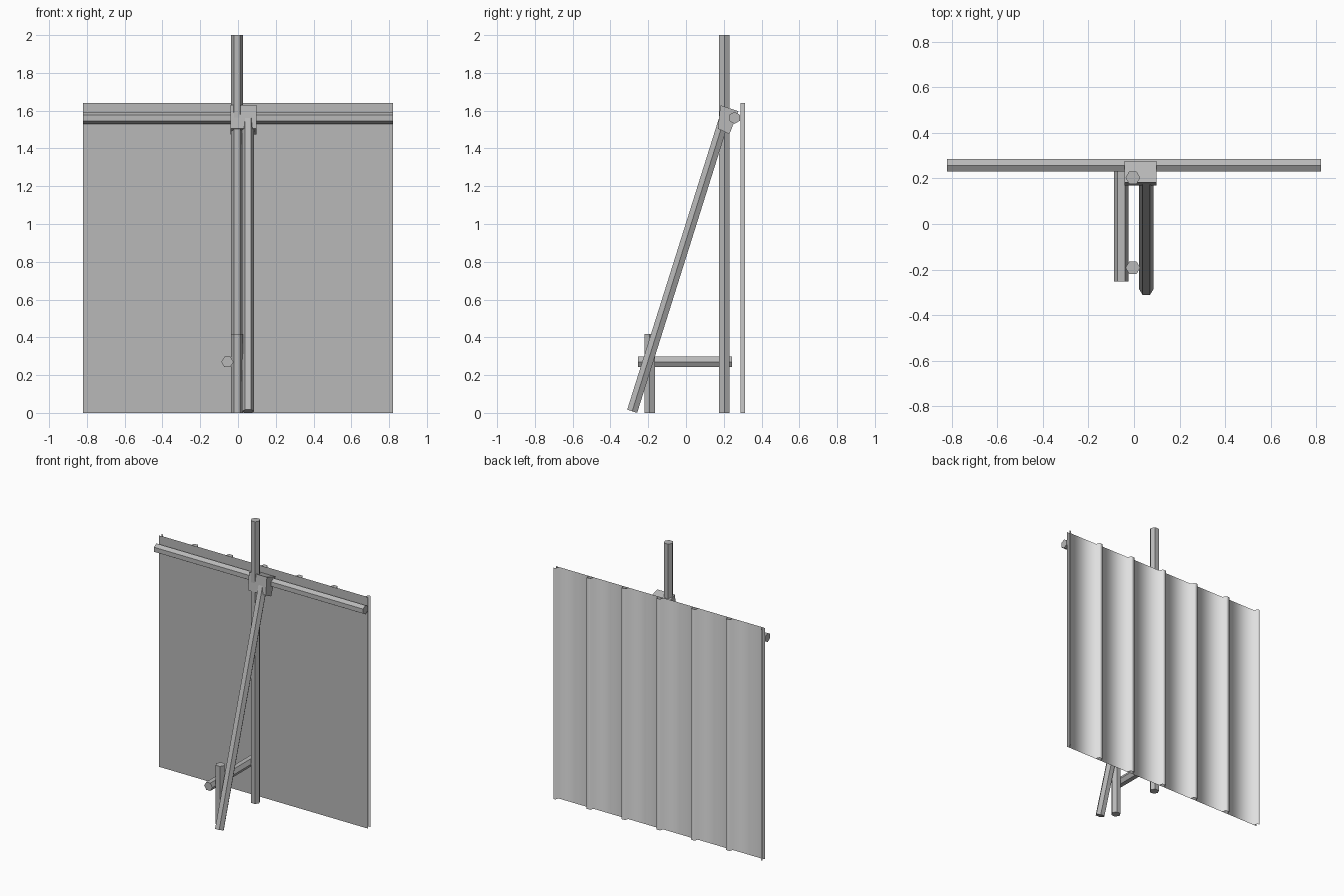
import bpy, bmesh, math
from mathutils import Vector

if "Cube" in bpy.data.objects:
    bpy.data.objects.remove(bpy.data.objects["Cube"])


def material(name, value):
    m = bpy.data.materials.new(name)
    m.diffuse_color = (value, value, value, 1)
    m.use_nodes = True
    m.node_tree.nodes["Principled BSDF"].inputs["Base Color"].default_value = m.diffuse_color
    return m


grey = material("grey", 0.48)
light_grey = material("light_grey", 0.78)


def finish(name, bm, mat, fix_normals=True, smooth=False):
    if fix_normals:
        bmesh.ops.recalc_face_normals(bm, faces=bm.faces[:])
    for f in bm.faces:
        f.smooth = smooth
    me = bpy.data.meshes.new(name)
    bm.to_mesh(me)
    bm.free()
    me.materials.append(mat)
    ob = bpy.data.objects.new(name, me)
    bpy.context.collection.objects.link(ob)
    return ob


def prism(name, ring, along):
    """Closed prism: extrude a ring of points along a vector."""
    bm = bmesh.new()
    face = bm.faces.new([bm.verts.new(p) for p in ring])
    ext = bmesh.ops.extrude_face_region(bm, geom=[face], use_keep_orig=True)
    moved = [g for g in ext["geom"] if isinstance(g, bmesh.types.BMVert)]
    bmesh.ops.translate(bm, verts=moved, vec=along)
    return finish(name, bm, grey)


def pole(name, start, end, point_dir, r=0.032):
    """Hexagonal pole with one corner towards point_dir."""
    start, end, u = Vector(start), Vector(end), Vector(point_dir)
    v = (end - start).normalized().cross(u)
    angles = [math.radians(60 * i) for i in range(6)]
    ring = [start + r * (math.cos(a) * u + math.sin(a) * v) for a in angles]
    return prism(name, ring, end - start)


def sheet(name, profile, height, flip, mat, smooth=False):
    """Open vertical sheet from an (x, y) profile."""
    bm = bmesh.new()
    lo = [bm.verts.new((x, y, 0)) for x, y in profile]
    hi = [bm.verts.new((x, y, height)) for x, y in profile]
    for i in range(len(profile) - 1):
        quad = [lo[i], lo[i + 1], hi[i + 1], hi[i]]
        bm.faces.new(quad[::-1] if flip else quad)
    return finish(name, bm, mat, False, smooth)


# Poles
X, Z = (1, 0, 0), (0, 0, 1)
pole("main_post", (-0.005, 0.203, 0), (-0.005, 0.203, 2.0), X)
pole("short_stake", (-0.005, -0.192, 0), (-0.005, -0.192, 0.417), X)
pole("cross_beam", (-0.82, 0.257, 1.562), (0.82, 0.257, 1.562), Z)
pole("lower_tie", (-0.056, -0.253, 0.27), (-0.056, 0.244, 0.27), X)
pole("diagonal_brace", (0.054, -0.285, 0.0085), (0.054, 0.213, 1.59), X)

# Tilted joint block
block = [(0.182, 1.629), (0.277, 1.597), (0.23, 1.475), (0.169, 1.505)]
prism("joint_block", [(-0.041, y, z) for y, z in block], Vector((0.14, 0, 0)))

# Wall panel: flat front sheet and ribbed back sheet
half, top, front, base, peak = 0.82, 1.64, 0.285, 0.288, 0.313
sheet("panel_front", [(-half, front), (half, front)], top, False, grey)
ribs = []
for i in range(7):
    c = -half + i * half / 3
    for dx, y in ((-0.022, base), (-0.014, peak), (0.014, peak), (0.022, base)):
        if abs(c + dx) < half:
            ribs.append((c + dx, y))
ribs = [(-half, peak)] + ribs + [(half, peak)]
sheet("panel_back_ribs", ribs, top, True, light_grey, True)
